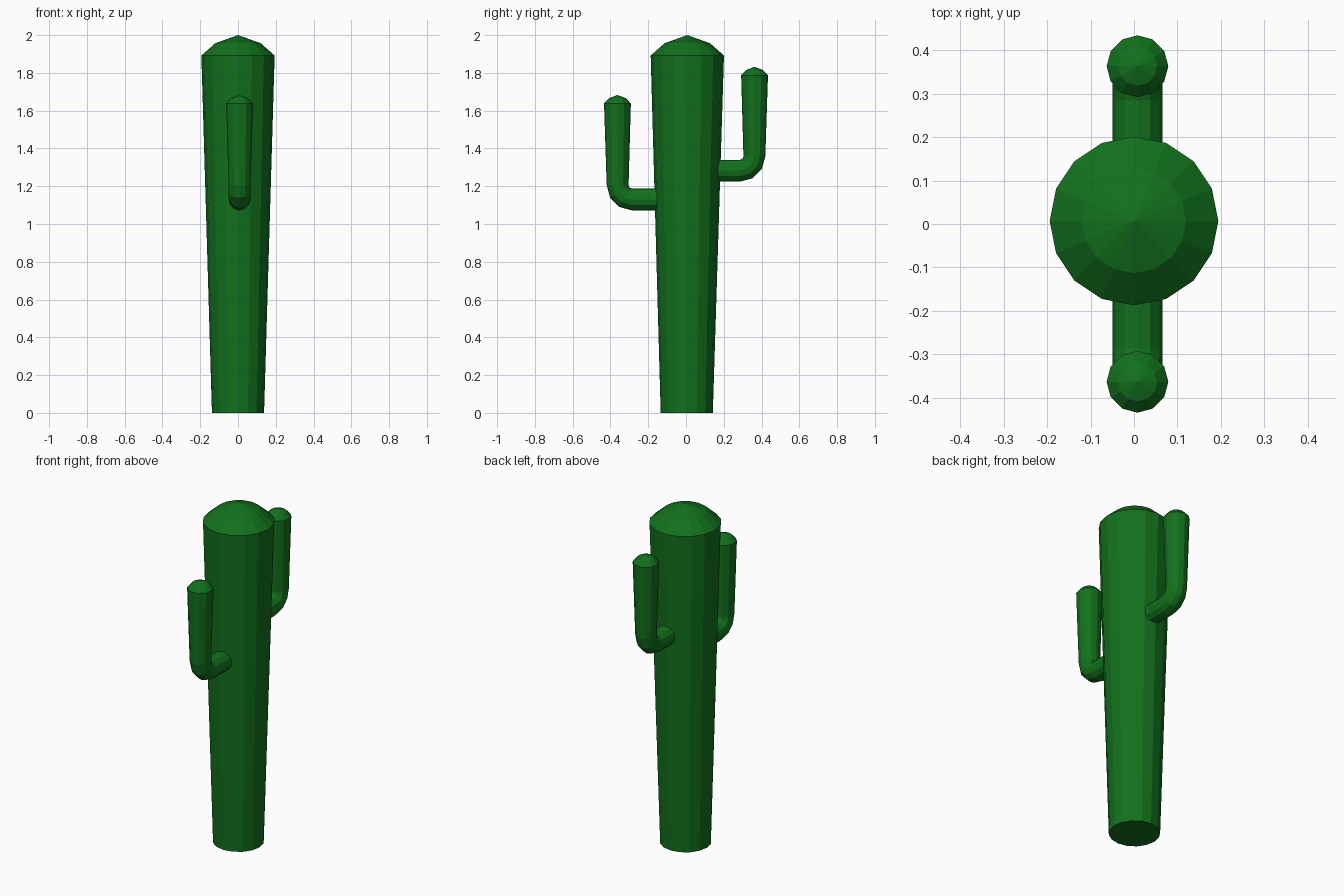
import bpy, bmesh
from math import sin, cos, pi
from mathutils import Vector

if "Cube" in bpy.data.objects:
    bpy.data.objects.remove(bpy.data.objects["Cube"])

green = bpy.data.materials.new("cactus_green")
green.diffuse_color = (0.006, 0.165, 0.012, 1)
green.use_nodes = True
green.node_tree.nodes["Principled BSDF"].inputs["Base Color"].default_value = green.diffuse_color


def loft(name, rings, apex, sides):
    """Skin rings of (centre, radius, bend angle from vertical), ending in a point."""
    bm = bmesh.new()
    loops = []
    for c, r, tilt in rings:
        u = Vector((0, cos(tilt), -sin(tilt)))
        loops.append([bm.verts.new(Vector(c) + r * (cos(a) * Vector((1, 0, 0)) + sin(a) * u))
                      for a in (2 * pi * i / sides for i in range(sides))])
    bm.faces.new(loops[0][::-1])
    for lo, hi in zip(loops, loops[1:]):
        for i in range(sides):
            j = (i + 1) % sides
            bm.faces.new((lo[i], lo[j], hi[j], hi[i]))
    tip = bm.verts.new(apex)
    for i in range(sides):
        bm.faces.new((loops[-1][i], loops[-1][(i + 1) % sides], tip))
    bmesh.ops.recalc_face_normals(bm, faces=bm.faces)
    me = bpy.data.meshes.new(name)
    bm.to_mesh(me)
    bm.free()
    ob = bpy.data.objects.new(name, me)
    bpy.context.collection.objects.link(ob)
    me.materials.append(green)


# Trunk: flared column with a shallow faceted dome
loft("trunk", [((0, 0.004, 0), 0.138, 0), ((0, 0.007, 1.892), 0.194, 0),
               ((0, 0.007, 1.957), 0.12, 0)], (0, 0.007, 2.0), 16)


# Arms: horizontal stub, rounded elbow, slightly flared upright and cap
def arm(name, side, z, top):
    x, bend, r = 0.008, 0.077, 0.058
    rings = [((x, side * 0.12, z), r, side * pi / 2)]
    for k in range(4):
        t = k / 3 * pi / 2
        rings.append(((x, side * (0.285 + bend * sin(t)), z + bend * (1 - cos(t))),
                      r, side * (pi / 2 - t)))
    y = side * 0.363
    rings += [((x, y, top - 0.045), 0.071, 0), ((x, y, top - 0.017), 0.045, 0)]
    loft(name, rings, (x, y, top), 12)


arm("front_arm", -1, 1.13, 1.683)
arm("back_arm", 1, 1.282, 1.832)
